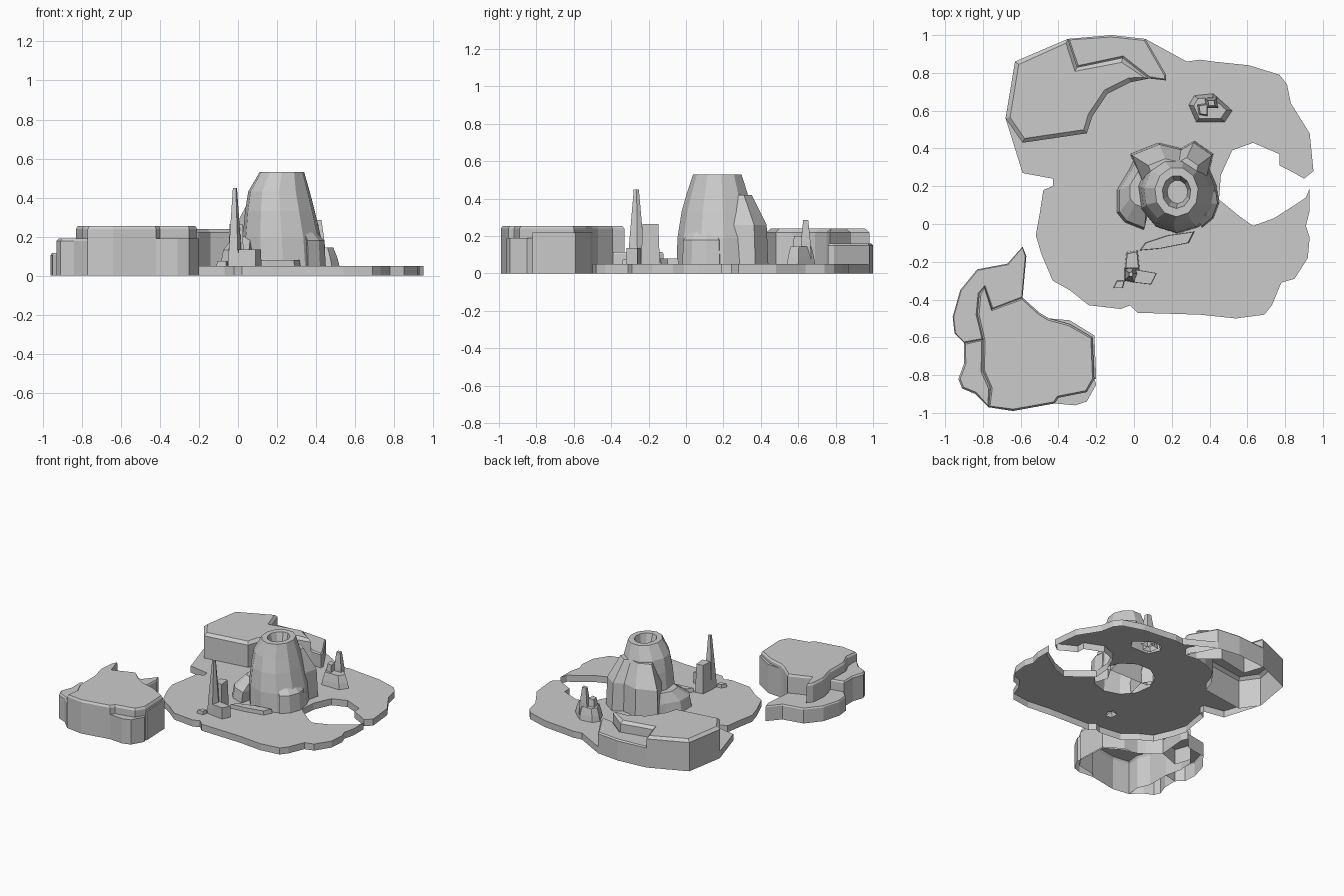
import bpy, bmesh
from math import cos, sin, pi

if "Cube" in bpy.data.objects:
    bpy.data.objects.remove(bpy.data.objects["Cube"])

H = 0.05  # thickness of the ground slab


def pts(flat):
    """Hundredths of a unit -> counter-clockwise list of (x, y)."""
    p = [(flat[i] / 100, flat[i + 1] / 100) for i in range(0, len(flat), 2)]
    area = sum(a[0] * b[1] - b[0] * a[1] for a, b in zip(p, p[1:] + p[:1]))
    return p if area > 0 else p[::-1]


def finish(name, bm):
    me = bpy.data.meshes.new(name)
    bm.to_mesh(me)
    bm.free()
    ob = bpy.data.objects.new(name, me)
    bpy.context.collection.objects.link(ob)
    return ob


def bridge(bm, lo, hi):
    n = len(lo)
    for i in range(n):
        j = (i + 1) % n
        bm.faces.new((lo[i], lo[j], hi[j], hi[i]))


def terrace(name, flat, top, edge=0.02, drop=0.02):
    """Open-bottomed cliff block with a chamfered top."""
    p = pts(flat)
    bm = bmesh.new()
    lo = [bm.verts.new((x, y, 0)) for x, y in p]
    hi = [bm.verts.new((x, y, top - drop)) for x, y in p]
    bridge(bm, lo, hi)
    f = bm.faces.new(hi)
    bm.normal_update()
    if edge:
        bmesh.ops.inset_region(bm, faces=[f], thickness=edge, use_even_offset=False)
        for v in f.verts:
            v.co.z = top
    else:
        for v in hi:
            v.co.z = top
    return finish(name, bm)


def rock(name, flat, rings):
    """Open-bottomed loft of one footprint; rings are (z, scale, dx, dy)."""
    p = pts(flat)
    cx = sum(q[0] for q in p) / len(p)
    cy = sum(q[1] for q in p) / len(p)
    bm = bmesh.new()
    prev = None
    for z, s, dx, dy in [(H, 1, 0, 0)] + rings:
        ring = [bm.verts.new((cx + (x - cx) * s + dx, cy + (y - cy) * s + dy, z)) for x, y in p]
        if prev:
            bridge(bm, prev, ring)
        prev = ring
    bm.faces.new(prev)
    return finish(name, bm)


# Footprints of the hollow rocks, also cut out of the ground slab
N = 11
cone = [c for i in range(N) for c in
        (23 + 21 * cos(2 * pi * (i + .25) / N), 17 + 22 * sin(2 * pi * (i + .25) / N))]
spire = [-5, -24, 0, -22, 2, -26, 0, -31, -5, -30]
boulder = [29, 63, 32, 68, 42, 69, 52, 60, 48, 54, 33, 54]

# Ground slab with a round bay on its right side
slab = pts([6, 98, 17, 92, 28, 86, 35, 87, 42, 86, 61, 84, 77, 79, 81, 74, 83, 64, 93, 48,
            95, 28, 90, 24, 83, 28, 77, 31, 77, 37, 63, 43, 52, 39, 46, 26, 45, 13, 56, 4,
            63, -1, 74, 3, 85, 10, 91, 14, 93, 19, 93, 7, 91, -1, 93, -7, 92, -18, 85, -29,
            78, -31, 73, -43, 69, -48, 54, -50, 35, -48, 2, -47, -2, -43, -7, -45, -24, -43,
            -34, -35, -43, -30, -49, -16, -52, -6, -50, 5, -48, 18, -43, 20, -43, 24,
            -59, 27, -68, 56, -59, 43, -25, 48, -22, 57, -14, 69, -2, 75, 8, 77, 17, 76])
bm = bmesh.new()
edges, outer = [], None
for loop in (slab, pts(cone), pts(spire), pts(boulder)):
    vs = [bm.verts.new((x, y, H)) for x, y in loop]
    outer = outer or vs
    edges += [bm.edges.new((vs[i - 1], vs[i])) for i in range(len(vs))]
bmesh.ops.triangle_fill(bm, use_beauty=True, use_dissolve=False, edges=edges)
bm.normal_update()
for f in bm.faces:
    if f.normal.z < 0:
        f.normal_flip()
bridge(bm, [bm.verts.new((v.co.x, v.co.y, 0)) for v in outer], outer)
finish("ground_slab", bm)

# Rear mesa and its lower step
terrace("mesa", [-68, 56, -63, 86, -35, 98, -30, 83, -6, 88, 8, 77, -2, 75, -14, 69,
                 -22, 57, -25, 48, -59, 43], 0.24, 0.025, 0.02)
terrace("mesa_step", [-35, 98, -12, 100, 6, 98, 17, 79, 17, 76, 8, 77, -6, 88, -30, 83],
        0.16, 0.01, 0.01)

# Separate front-left island with stepped ledges
terrace("island_top", [-59, -39, -50, -47, -45, -50, -34, -53, -22, -60, -21, -82, -25, -89,
                       -40, -92, -42, -95, -64, -99, -77, -97, -76, -87, -80, -78, -80, -61,
                       -83, -48, -82, -37, -79, -33, -75, -45], 0.255, 0.01, 0.015)
terrace("island_low_ledge", [-59, -12, -57, -17, -59, -39, -75, -45, -79, -33, -82, -37,
                             -83, -48, -80, -61, -90, -63, -95, -58, -96, -49, -92, -35,
                             -83, -24, -67, -21], 0.115, 0.006, 0.01)
terrace("island_mid_ledge", [-80, -61, -80, -78, -76, -87, -77, -97, -84, -90, -91, -87,
                             -93, -82, -90, -74, -90, -63], 0.19, 0.01, 0.012)
terrace("island_front_ledge", [-40, -92, -25, -89, -21, -82, -20, -85, -25, -94, -31, -96,
                               -42, -95], 0.19, 0)
terrace("island_side_ledge", [-45, -50, -34, -53, -22, -60, -21, -82, -20, -82, -21, -59,
                              -34, -51], 0.22, 0)

# Hollow-topped central mountain: outer wall, rim, then down into the crater
C = (.23, .17)
bm = bmesh.new()
prev = None
for z, sx, sy, dx in ((H, 1, 1, 0), (.19, .97, .98, -.005), (.33, .86, .88, -.015),
                      (.43, .76, .75, -.02), (.53, .55, .6, -.005),
                      (.53, .36, .4, -.005), (.43, .26, .28, 0)):
    ring = [bm.verts.new((C[0] + (x - C[0]) * sx + dx, C[1] + (y - C[1]) * sy, z))
            for x, y in pts(cone)]
    if prev:
        bridge(bm, prev, ring)
    prev = ring
bm.faces.new(prev)
finish("mountain", bm)

# Rocks leaning against the mountain
rock("mountain_rear_rock", [13, 43, 25, 40, 32, 44, 42, 37, 38, 20, 5, 20, -2, 37],
     [(.26, .96, 0, -.005), (.42, .6, 0, -.05)])
rock("mountain_left_rock", [-3, 28, -9, 18, -9, 6, -5, 1, 5, -3, 10, 20, 0, 34],
     [(.13, .95, .01, 0), (.2, .6, .04, .04)])
rock("mountain_right_rock", [38, 20, 44, 18, 45, 11, 42, 3, 36, -2, 32, 10],
     [(.18, .95, -.005, 0), (.22, .7, -.03, 0)])
rock("mountain_front_mound", [3, -14, 14, -13, 29, -10, 32, -4, 18, -6, 6, -10],
     [(.08, .96, 0, 0)])

# Front spire with its side blocks
rock("front_spire", spire, [(.13, .92, 0, 0), (.45, .3, 0, 0)])
rock("front_spire_rear_block", [-5, -24, -4, -15, 2, -14, 3, -24], [(.265, .85, 0, 0)])
rock("front_spire_side_block", [0, -24, 12, -26, 9, -32, 0, -31], [(.135, .97, 0, 0)])
rock("front_pebble", [-11, -34, -9, -30, -5, -30, -6, -34], [(.075, .9, 0, 0)])

# Rear-right boulder with spikes
rock("rear_boulder", boulder, [(.09, .92, 0, 0), (.145, .75, 0, 0)])
rock("rear_spike", [37, 67, 44, 67, 45, 61, 38, 61], [(.17, .85, 0, 0), (.285, .45, 0, 0)])
rock("rear_side_spike", [32, 64, 39, 65, 39, 56, 33, 57], [(.2, .6, .01, 0)])
